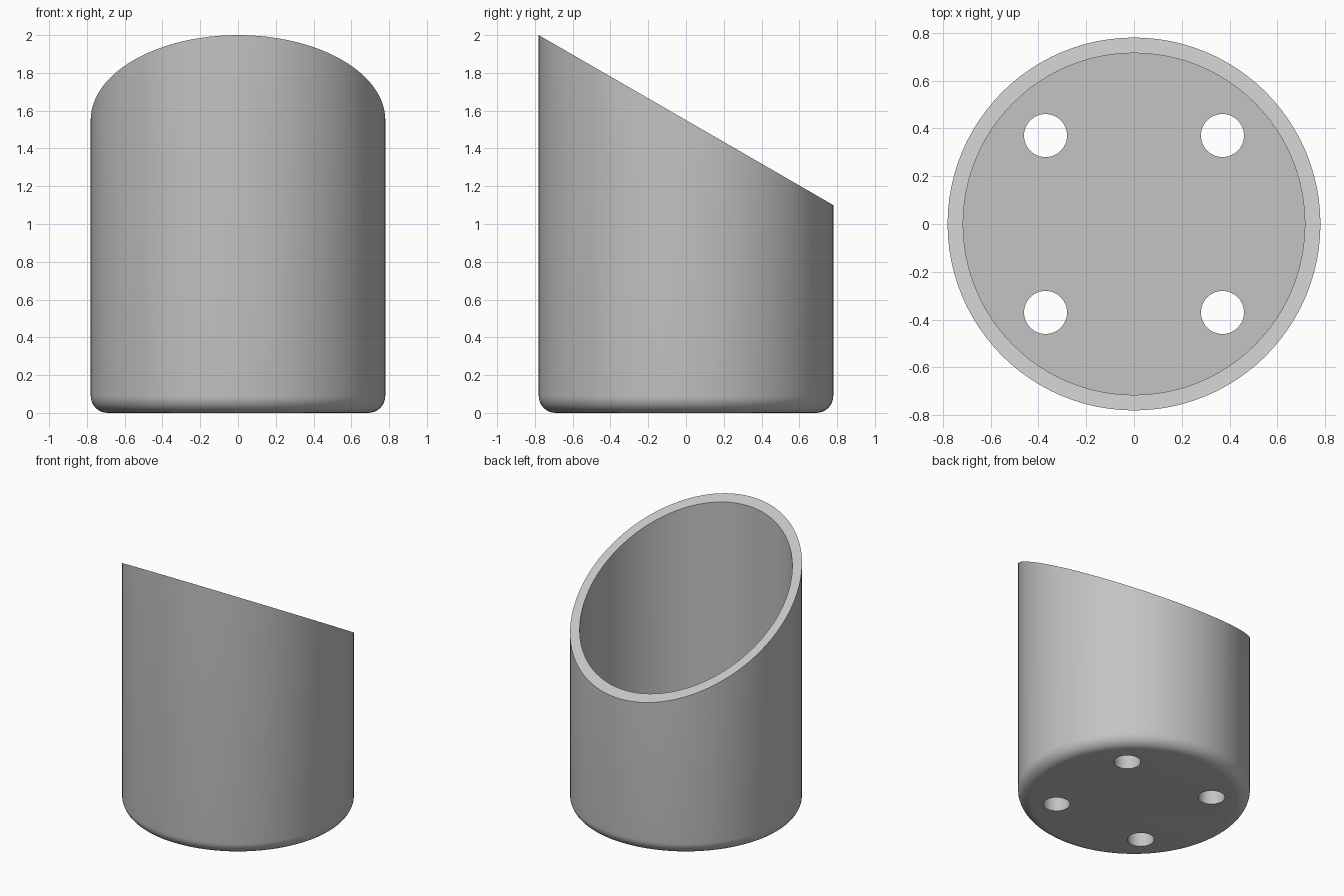
import bpy, bmesh, math

cube = bpy.data.objects.get("Cube")
if cube:
    bpy.data.objects.remove(cube, do_unlink=True)

OUTER, INNER, FILLET, FLOOR = 0.78, 0.715, 0.09, 0.12
SEGMENTS = 96


def rim_height(y):
    return 1.55 - 0.45 * y / OUTER


grey = bpy.data.materials.new("plain grey")
grey.use_nodes = True
colour = (0.55, 0.55, 0.55, 1)
grey.diffuse_color = colour
grey.node_tree.nodes["Principled BSDF"].inputs["Base Color"].default_value = colour

# Wall profile from the underside, round the bottom edge, over the rim to the floor
profile = []
for i in range(9):
    a = math.pi / 2 * i / 8
    profile.append((OUTER - FILLET + FILLET * math.sin(a), FILLET - FILLET * math.cos(a)))
profile += [(OUTER, None), (INNER, None), (INNER, FLOOR)]

# Spin the profile; rim points (None) land on the sloping cut
bm = bmesh.new()
rings = []
for r, z in profile:
    ring = []
    for s in range(SEGMENTS):
        a = 2 * math.pi * s / SEGMENTS
        x, y = r * math.cos(a), r * math.sin(a)
        ring.append(bm.verts.new((x, y, rim_height(y) if z is None else z)))
    rings.append(ring)
for low, high in zip(rings, rings[1:]):
    for s in range(SEGMENTS):
        t = (s + 1) % SEGMENTS
        bm.faces.new((low[s], low[t], high[t], high[s]))
bm.faces.new(rings[0][::-1])
bm.faces.new(rings[-1])
bmesh.ops.recalc_face_normals(bm, faces=bm.faces)
mesh = bpy.data.meshes.new("slanted_cup")
bm.to_mesh(mesh)
bm.free()
cup = bpy.data.objects.new("slanted_cup", mesh)
bpy.context.collection.objects.link(cup)
mesh.materials.append(grey)

# Four drain holes through the floor
for x in (-0.37, 0.37):
    for y in (-0.37, 0.37):
        bpy.ops.mesh.primitive_cylinder_add(vertices=48, radius=0.09, depth=0.6, location=(x, y, 0.05))
        cutter = bpy.context.object
        cutter.name = "drain_hole_cutter"
        cutter.data.materials.append(grey)
        hole = cup.modifiers.new("drain_hole", 'BOOLEAN')
        hole.operation = 'DIFFERENCE'
        hole.solver = 'EXACT'
        hole.object = cutter
        bpy.ops.object.select_all(action='DESELECT')
        cup.select_set(True)
        bpy.context.view_layer.objects.active = cup
        bpy.ops.object.modifier_apply(modifier=hole.name)
        bpy.data.objects.remove(cutter, do_unlink=True)

bpy.ops.object.shade_smooth_by_angle(angle=math.radians(30))
